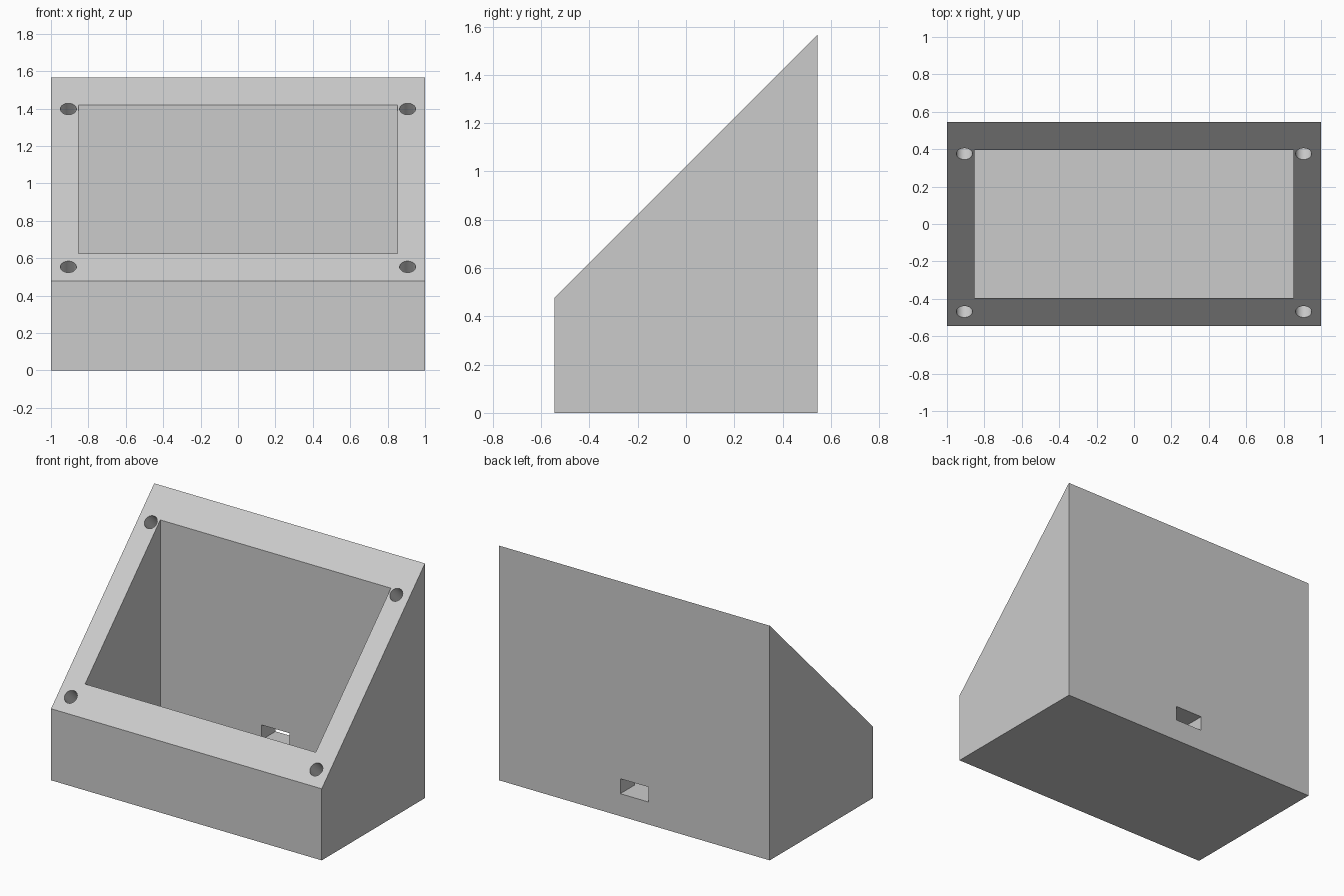
import bpy, bmesh, math
from mathutils import Vector

if "Cube" in bpy.data.objects:
    bpy.data.objects.remove(bpy.data.objects["Cube"])

HALF_X, HALF_Y = 1.0, 0.5445      # outer half sizes
FRONT_Z, BACK_Z = 0.478, 1.567    # heights at front and back
WALL = 0.148                      # wall and floor thickness

grey = bpy.data.materials.new("plain grey")
grey.diffuse_color = (0.6, 0.6, 0.6, 1)
grey.use_nodes = True
grey.node_tree.nodes["Principled BSDF"].inputs["Base Color"].default_value = grey.diffuse_color


def add_object(name, bm):
    bmesh.ops.recalc_face_normals(bm, faces=bm.faces)
    mesh = bpy.data.meshes.new(name)
    bm.to_mesh(mesh)
    bm.free()
    mesh.materials.append(grey)
    obj = bpy.data.objects.new(name, mesh)
    bpy.context.collection.objects.link(obj)
    return obj


def box(name, lo, hi):
    bm = bmesh.new()
    bmesh.ops.create_cube(bm, size=1)
    for v in bm.verts:
        v.co = [l if c < 0 else h for c, l, h in zip(v.co, lo, hi)]
    return add_object(name, bm)


# Wedge body: side profile extruded across x
bm = bmesh.new()
profile = [(-HALF_Y, 0), (HALF_Y, 0), (HALF_Y, BACK_Z), (-HALF_Y, FRONT_Z)]
side = bm.faces.new([bm.verts.new((-HALF_X, y, z)) for y, z in profile])
ext = bmesh.ops.extrude_face_region(bm, geom=[side])
moved = [g for g in ext["geom"] if isinstance(g, bmesh.types.BMVert)]
bmesh.ops.translate(bm, verts=moved, vec=(2 * HALF_X, 0, 0))
body = add_object("sloped_enclosure", bm)

# Cavity open through the sloped face, and cable port through the back wall
inner_y = HALF_Y - WALL
cutters = [
    box("cavity_cutter", (-0.852, -inner_y, 0.15), (0.852, inner_y, 2)),
    box("port_cutter", (-0.104, inner_y - 0.1, 0.15), (0.104, HALF_Y + 0.1, 0.25)),
]

# Blind screw holes drilled square to the slope at its four corners
slope = math.atan2(BACK_Z - FRONT_Z, 2 * HALF_Y)
normal = Vector((0, -math.sin(slope), math.cos(slope)))
DEPTH = 0.15
for x in (-0.907, 0.907):
    for y in (-0.469, 0.375):
        z = FRONT_Z + (y + HALF_Y) * math.tan(slope)
        bm = bmesh.new()
        bmesh.ops.create_cone(bm, cap_ends=True, segments=32,
                              radius1=0.043, radius2=0.043, depth=2 * DEPTH)
        hole = add_object("screw_hole_cutter", bm)
        hole.location = (x, y, z)
        hole.rotation_euler = normal.to_track_quat('Z', 'Y').to_euler()
        cutters.append(hole)

# Cut everything, then discard the cutters
bpy.context.view_layer.objects.active = body
body.select_set(True)
for cutter in cutters:
    mod = body.modifiers.new(cutter.name, 'BOOLEAN')
    mod.operation, mod.solver, mod.object = 'DIFFERENCE', 'EXACT', cutter
    bpy.ops.object.modifier_apply(modifier=mod.name)
    bpy.data.objects.remove(cutter)

bpy.ops.object.shade_smooth_by_angle(angle=math.radians(30))
